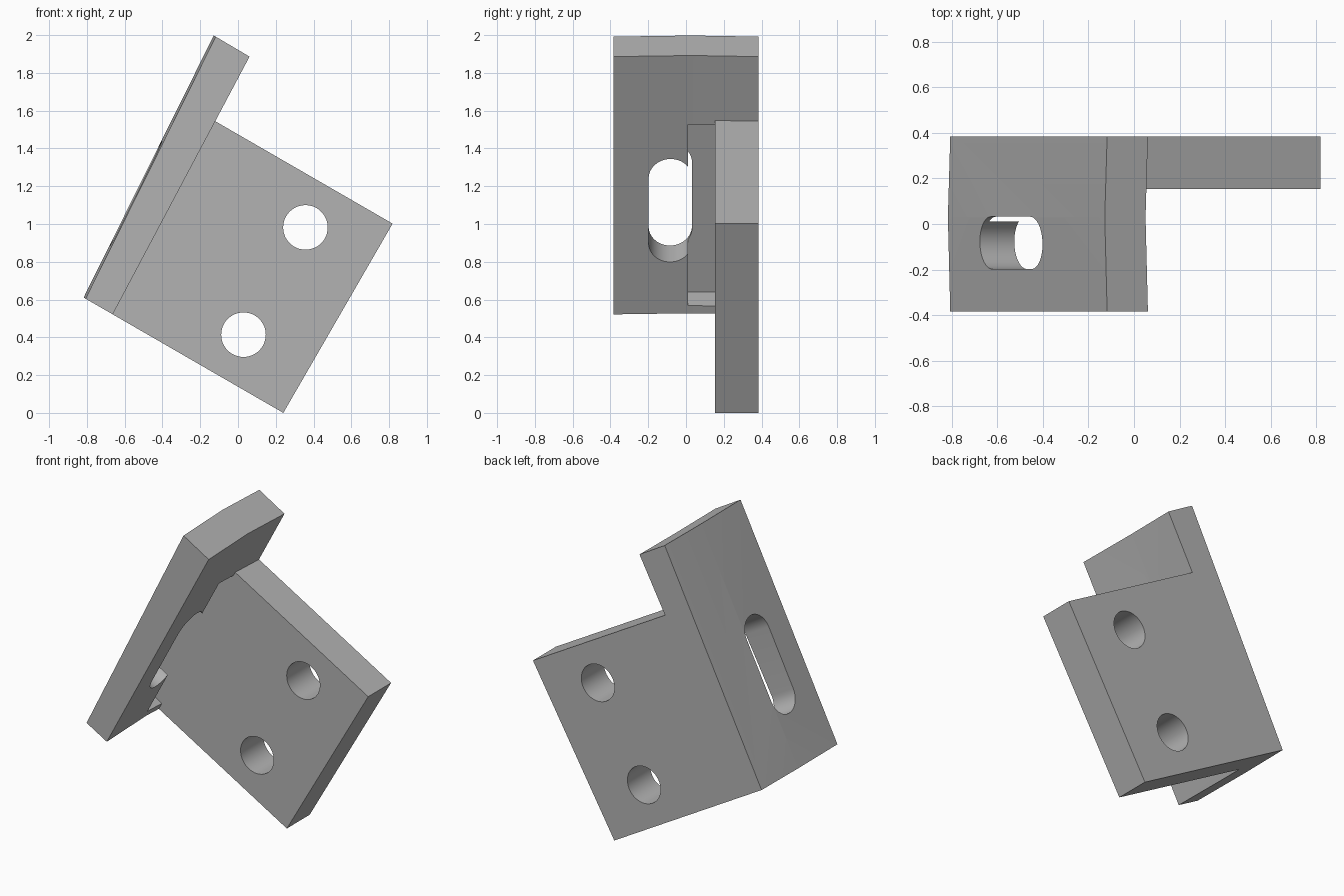
import bpy, bmesh, math
from mathutils import Vector

old = bpy.data.objects.get("Cube")
if old:
    bpy.data.objects.remove(old, do_unlink=True)

# Bracket frame: a runs up the flange, b runs across the plate, y is depth
TILT = math.radians(60)
CORNER = Vector((0.24, 0, 0))
UP = Vector((math.cos(TILT), 0, math.sin(TILT)))
ACROSS = Vector((-math.sin(TILT), 0, math.cos(TILT)))


def place(a, b, y):
    return CORNER + UP * a + ACROSS * b + Vector((0, y, 0))


def loft(name, sections):
    """Solid through matching closed rings of points."""
    bm = bmesh.new()
    rings = [[bm.verts.new(p) for p in ring] for ring in sections]
    n = len(rings[0])
    for r, s in zip(rings, rings[1:]):
        for i in range(n):
            j = (i + 1) % n
            bm.faces.new((r[i], r[j], s[j], s[i]))
    bm.faces.new(rings[0])
    bm.faces.new(rings[-1])
    bmesh.ops.recalc_face_normals(bm, faces=bm.faces)
    mesh = bpy.data.meshes.new(name)
    bm.to_mesh(mesh)
    bm.free()
    obj = bpy.data.objects.new(name, mesh)
    bpy.context.collection.objects.link(obj)
    return obj


def prism_y(name, outline, levels):
    """Extrude an (a, b) outline along y; each level is (y, shift in b)."""
    return loft(name, [[place(a, b + shift, y) for a, b in outline]
                       for y, shift in levels])


def combine(target, other, operation):
    mod = target.modifiers.new(other.name, 'BOOLEAN')
    mod.operation = operation
    mod.solver = 'EXACT'
    mod.object = other
    bpy.context.view_layer.objects.active = target
    bpy.ops.object.modifier_apply(modifier=mod.name)
    bpy.data.objects.remove(other, do_unlink=True)


BACK, PLATE_FRONT = 0.385, 0.153

# Tapered flange with a shallow fold along its middle
flange = [(0, 1.043), (0, 1.209), (1.546, 1.306), (1.544, 1.098)]
bracket = prism_y("angle_bracket", flange,
                  [(-BACK, 0), (0.03, 0.012), (BACK, 0)])

# Flat mounting plate
plate = [(0, 0), (1.157, 0), (1.157, 1.15), (0, 1.15)]
combine(bracket, prism_y("plate", plate, [(PLATE_FRONT, 0), (BACK, 0)]), 'UNION')

# Deep pocket in the flange beside the plate
pocket = [(0.046, 0.95), (0.046, 1.2), (1.13, 1.265), (1.13, 0.95)]
combine(bracket, prism_y("pocket", pocket, [(0.01, 0), (PLATE_FRONT, 0)]), 'DIFFERENCE')

# Long rounded slot through the flange
RADIUS, SLOT_Y, STEPS = 0.115, -0.083, 24
slot = []
for centre, start in ((0.811, 0), (0.424, math.pi)):
    for i in range(STEPS + 1):
        t = start + math.pi * (i / STEPS - 0.5)
        slot.append((centre + RADIUS * math.cos(t), SLOT_Y + RADIUS * math.sin(t)))
combine(bracket, loft("slot", [[place(a, b, y) for a, y in slot]
                               for b in (0.9, 1.5)]), 'DIFFERENCE')

# Two round bolt holes through the plate
for x, z in ((0.357, 0.982), (0.029, 0.414)):
    ring = [2 * math.pi * i / 48 for i in range(48)]
    hole = loft("bolt_hole", [[Vector((x + 0.118 * math.cos(t), y, z + 0.118 * math.sin(t)))
                               for t in ring] for y in (0.1, 0.5)])
    combine(bracket, hole, 'DIFFERENCE')

# Plain grey finish
grey = bpy.data.materials.new("plain_grey")
grey.use_nodes = True
colour = (0.45, 0.45, 0.45, 1)
grey.diffuse_color = colour
for node in grey.node_tree.nodes:
    if node.type == 'BSDF_PRINCIPLED':
        node.inputs["Base Color"].default_value = colour
bracket.data.materials.clear()
bracket.data.materials.append(grey)
for face in bracket.data.polygons:
    face.material_index = 0

bpy.ops.object.select_all(action='DESELECT')
bracket.select_set(True)
bpy.context.view_layer.objects.active = bracket
bpy.ops.object.shade_smooth_by_angle(angle=math.radians(20))
